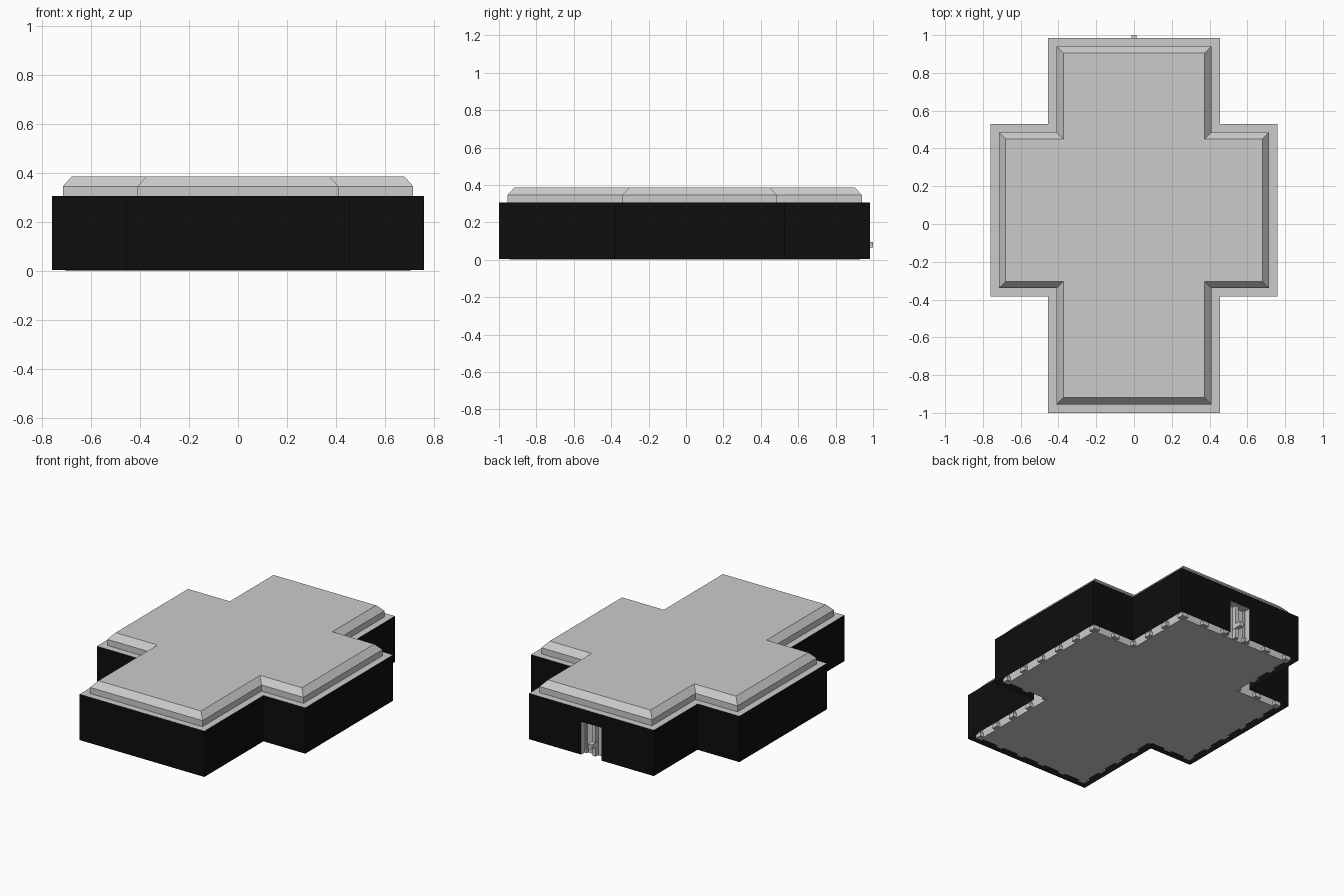
import bpy, bmesh
from mathutils import Vector

if "Cube" in bpy.data.objects:
    bpy.data.objects.remove(bpy.data.objects["Cube"])


def cross(d):
    """Cross-shaped floor plan, inset by d, counter-clockwise."""
    a, b = .455 - d, .76 - d
    f, k, lo, hi = -1 + d, .985 - d, -.385 + d, .53 - d
    return [(-a, f), (a, f), (a, lo), (b, lo), (b, hi), (a, hi),
            (a, k), (-a, k), (-a, hi), (-b, hi), (-b, lo), (-a, lo)]


def finish(name, bm, normals=True):
    if normals:
        bmesh.ops.recalc_face_normals(bm, faces=bm.faces)
    me = bpy.data.meshes.new(name)
    bm.to_mesh(me)
    bm.free()
    ob = bpy.data.objects.new(name, me)
    bpy.context.collection.objects.link(ob)
    return ob


def loft(name, levels, bottom, top):
    """Stack of cross outlines given as (inset, z)."""
    bm = bmesh.new()
    rings = [[bm.verts.new((x, y, z)) for x, y in cross(d)] for d, z in levels]
    for r, s in zip(rings, rings[1:]):
        for i in range(12):
            j = (i + 1) % 12
            bm.faces.new((r[i], r[j], s[j], s[i]))
    if bottom:
        bm.faces.new(rings[0][::-1])
    if top:
        bm.faces.new(rings[-1])
    return finish(name, bm)


def add_box(bm, x, y, z):
    vs = bmesh.ops.create_cube(bm, size=1)["verts"]
    for v in vs:
        v.co = [r[0] + (c + .5) * (r[1] - r[0]) for c, r in zip(v.co, (x, y, z))]


WALL_H, INNER = .305, .055
DOOR_W, DOOR_H = .075, .22

# stepped roof with chamfered edge and surrounding ledge
loft("roof", [(0, WALL_H), (.045, WALL_H), (.045, .345), (.081, .385)], False, True)

# inner room: floor and walls
loft("inner_room", [(INNER, 0), (INNER, WALL_H - .002)], True, False)

# black outer wall with a doorway in the back
bm = bmesh.new()


def panel(p, q, z0, z1):
    bm.faces.new([bm.verts.new(c) for c in
                  ((*p, z0), (*q, z0), (*q, z1), (*p, z1))])


outline = cross(0)
for i, p in enumerate(outline):
    q = outline[(i + 1) % 12]
    if i == 6:
        r, s = (DOOR_W, p[1]), (-DOOR_W, p[1])
        panel(p, r, .003, WALL_H)
        panel(s, q, .003, WALL_H)
        panel(r, s, DOOR_H, WALL_H)
    else:
        panel(p, q, .003, WALL_H)
wall = finish("outer_wall", bm, False)
black = bpy.data.materials.new("black")
black.diffuse_color = (.004, .004, .004, 1)
black.use_nodes = True
black.node_tree.nodes["Principled BSDF"].inputs["Base Color"].default_value = black.diffuse_color
wall.data.materials.append(black)

# door frame lining: two jambs and a head
bm = bmesh.new()
y_in, y_out = .985 - INNER, .984
for s in (-1, 1):
    add_box(bm, sorted((s * DOOR_W, s * (DOOR_W + .008))), (y_in, y_out), (.003, DOOR_H))
add_box(bm, (-DOOR_W, DOOR_W), (y_in, y_out), (DOOR_H, DOOR_H + .008))
finish("door_frame", bm)

# door centre post and handle
bm = bmesh.new()
add_box(bm, (-.012, .012), (y_in - .01, .958), (.003, DOOR_H))
add_box(bm, (-.014, .014), (y_in, 1.0), (.065, .095))
finish("door_post_and_handle", bm)

# pilasters with plinths and caps along the inner walls
bm = bmesh.new()
inner = [Vector(p) for p in cross(INNER)]
spots = []
for i, p in enumerate(inner):
    q = inner[(i + 1) % 12]
    n = max(1, round((q - p).length / .16))
    spots += [p.lerp(q, k / n) for k in range(n)]
for c in spots:
    for r, z in ((.022, (.004, .03)), (.013, (.03, .28)), (.022, (.28, .302))):
        add_box(bm, (c.x - r, c.x + r), (c.y - r, c.y + r), z)
finish("pilasters", bm)
